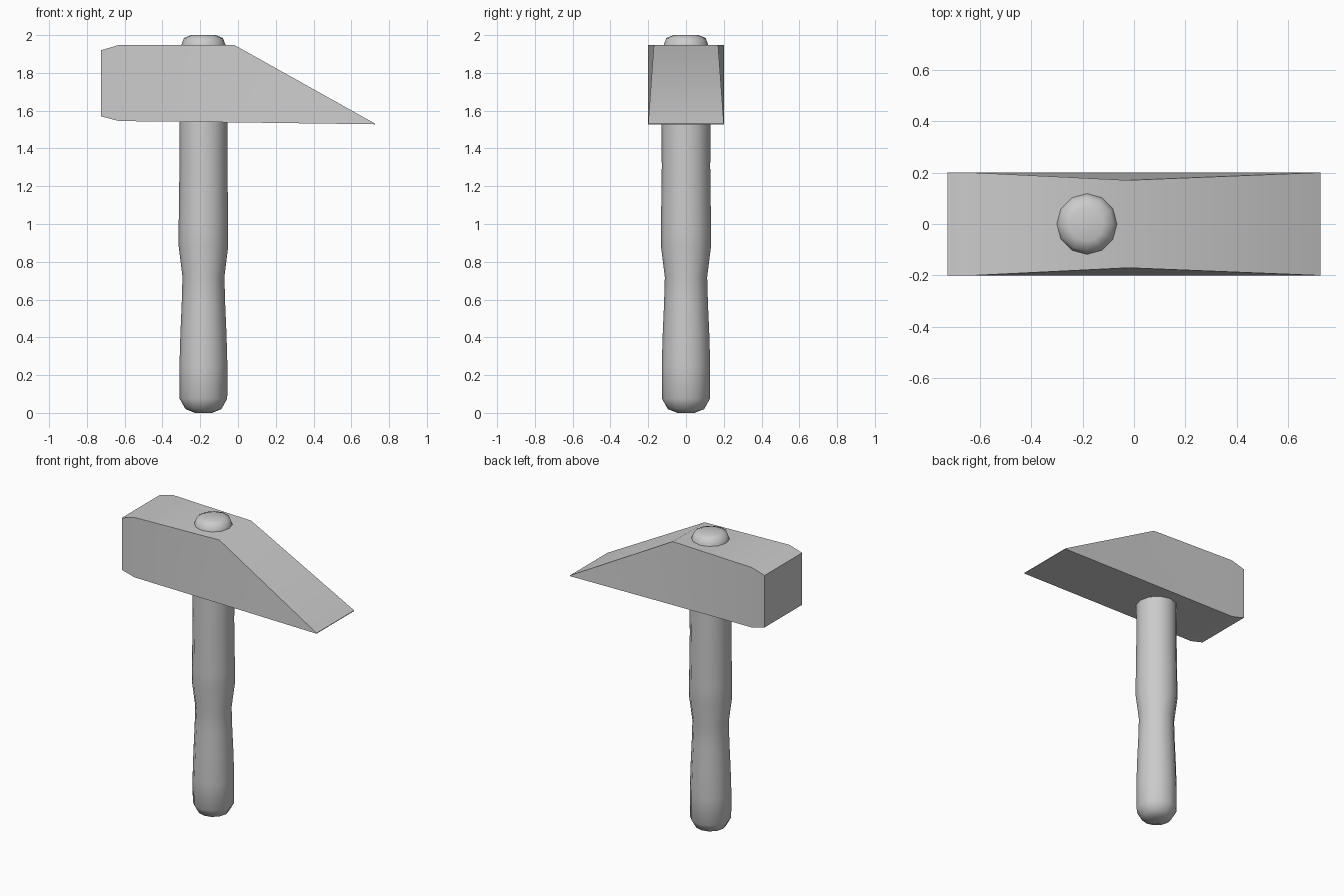
import bpy, bmesh
from math import cos, sin, pi, radians

if "Cube" in bpy.data.objects:
    bpy.data.objects.remove(bpy.data.objects["Cube"])

AXIS_X = -0.183


def finish(bm, name, angle):
    bmesh.ops.recalc_face_normals(bm, faces=bm.faces)
    mesh = bpy.data.meshes.new(name)
    bm.to_mesh(mesh)
    bm.free()
    obj = bpy.data.objects.new(name, mesh)
    bpy.context.collection.objects.link(obj)
    bpy.ops.object.select_all(action='DESELECT')
    obj.select_set(True)
    bpy.context.view_layer.objects.active = obj
    bpy.ops.object.shade_smooth_by_angle(angle=radians(angle))
    return obj


def loft(rings, name, angle):
    """Join equal-length rings of points into a capped solid."""
    bm = bmesh.new()
    loops = [[bm.verts.new(p) for p in ring] for ring in rings]
    n = len(loops[0])
    for a, b in zip(loops, loops[1:]):
        for i in range(n):
            j = (i + 1) % n
            bm.faces.new((a[i], a[j], b[j], b[i]))
    bm.faces.new(loops[0])
    bm.faces.new(loops[-1])
    return finish(bm, name, angle)


# Head: sections along x as (x, bottom z, top z, top half width), bevelled face to wedge tip
sections = [(-0.725, 1.57, 1.92, 0.20), (-0.63, 1.545, 1.948, 0.20),
            (-0.02, 1.538, 1.948, 0.17), (0.725, 1.528, 1.532, 0.20)]
loft([[(x, -0.2, lo), (x, 0.2, lo), (x, w, hi), (x, -w, hi)]
      for x, lo, hi, w in sections], "hammer_head", 35)

# Handle: one shaped shaft running through the head, as (z, radius)
profile = [(0.0, 0.045), (0.02, 0.095), (0.075, 0.126), (0.25, 0.127),
           (0.42, 0.122), (0.58, 0.115), (0.72, 0.111), (0.88, 0.131),
           (1.0, 0.131), (1.3, 0.127), (1.54, 0.128), (1.75, 0.122),
           (1.945, 0.118), (1.985, 0.103), (2.0, 0.065)]
SIDES = 12
loft([[(AXIS_X + r * cos(2 * pi * i / SIDES), r * 1.01 * sin(2 * pi * i / SIDES), z)
       for i in range(SIDES)] for z, r in profile], "handle", 60)
